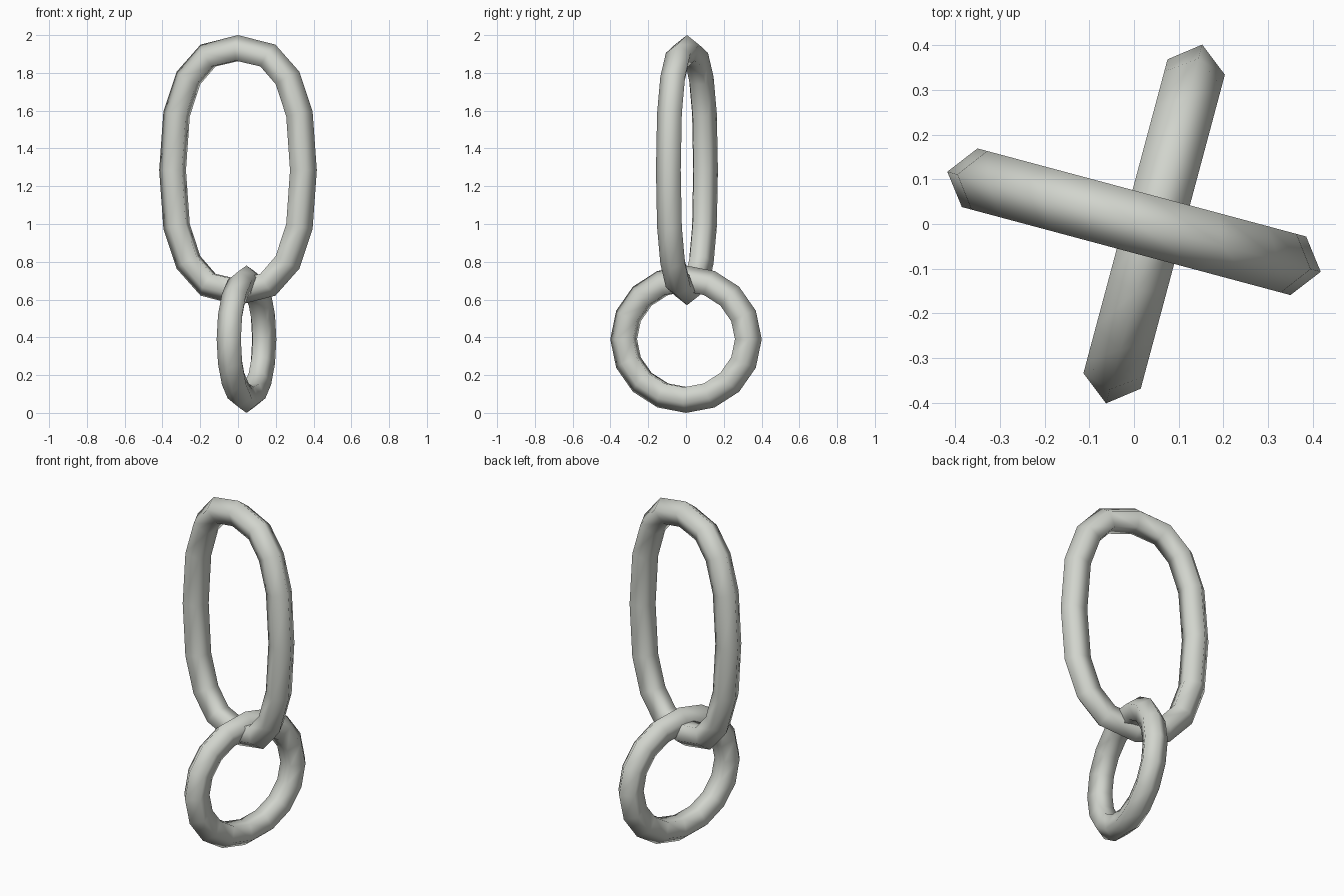
import bpy, bmesh
from math import sin, cos, pi, radians, copysign
from mathutils import Vector, Matrix

cube = bpy.data.objects.get("Cube")
if cube:
    bpy.data.objects.remove(cube, do_unlink=True)

# Single pale metal colour
metal = bpy.data.materials.new("pale grey metal")
metal.use_nodes = True
COLOUR = (0.64, 0.66, 0.61, 1)
metal.diffuse_color = COLOUR
metal.node_tree.nodes["Principled BSDF"].inputs["Base Color"].default_value = COLOUR


def power(v, e):
    return copysign(abs(v) ** e, v)


def chain_link(name, centre, half_width, half_height, exponent, segments,
               radius, side_scale, heading):
    """Closed five-sided tube swept along an upright rounded oval."""
    a, b = half_width - radius, half_height - radius
    sides = 5
    bm = bmesh.new()
    rings = []
    for i in range(segments):
        t = 2 * pi * i / segments
        c, s = cos(t), sin(t)
        point = Vector((a * power(c, 2 / exponent), 0, b * power(s, 2 / exponent)))
        k = 2 - 2 / exponent
        outward = Vector((power(c, k) / a, 0, power(s, k) / b)).normalized()
        ring = []
        for j in range(sides):
            u = 2 * pi * j / sides
            offset = outward * cos(u) + Vector((0, side_scale * sin(u), 0))
            ring.append(bm.verts.new(point + offset * radius))
        rings.append(ring)
    for i in range(segments):
        r0, r1 = rings[i], rings[(i + 1) % segments]
        for j in range(sides):
            k = (j + 1) % sides
            bm.faces.new((r0[j], r0[k], r1[k], r1[j]))
    bmesh.ops.recalc_face_normals(bm, faces=bm.faces)
    bm.transform(Matrix.Translation(centre) @ Matrix.Rotation(radians(heading), 4, "Z"))
    for f in bm.faces:
        f.smooth = True
    mesh = bpy.data.meshes.new(name)
    bm.to_mesh(mesh)
    bm.free()
    mesh.materials.append(metal)
    obj = bpy.data.objects.new(name, mesh)
    bpy.context.collection.objects.link(obj)
    return obj


# Tall upper link
chain_link("upper_link", (0, 0.005, 1.285), 0.432, 0.715, 2.5, 16, 0.075, 0.95, -15)

# Round lower link, turned a quarter turn to the upper one
chain_link("lower_link", (0.045, 0.0, 0.39), 0.415, 0.39, 2.0, 16, 0.075, 0.93, 75)
